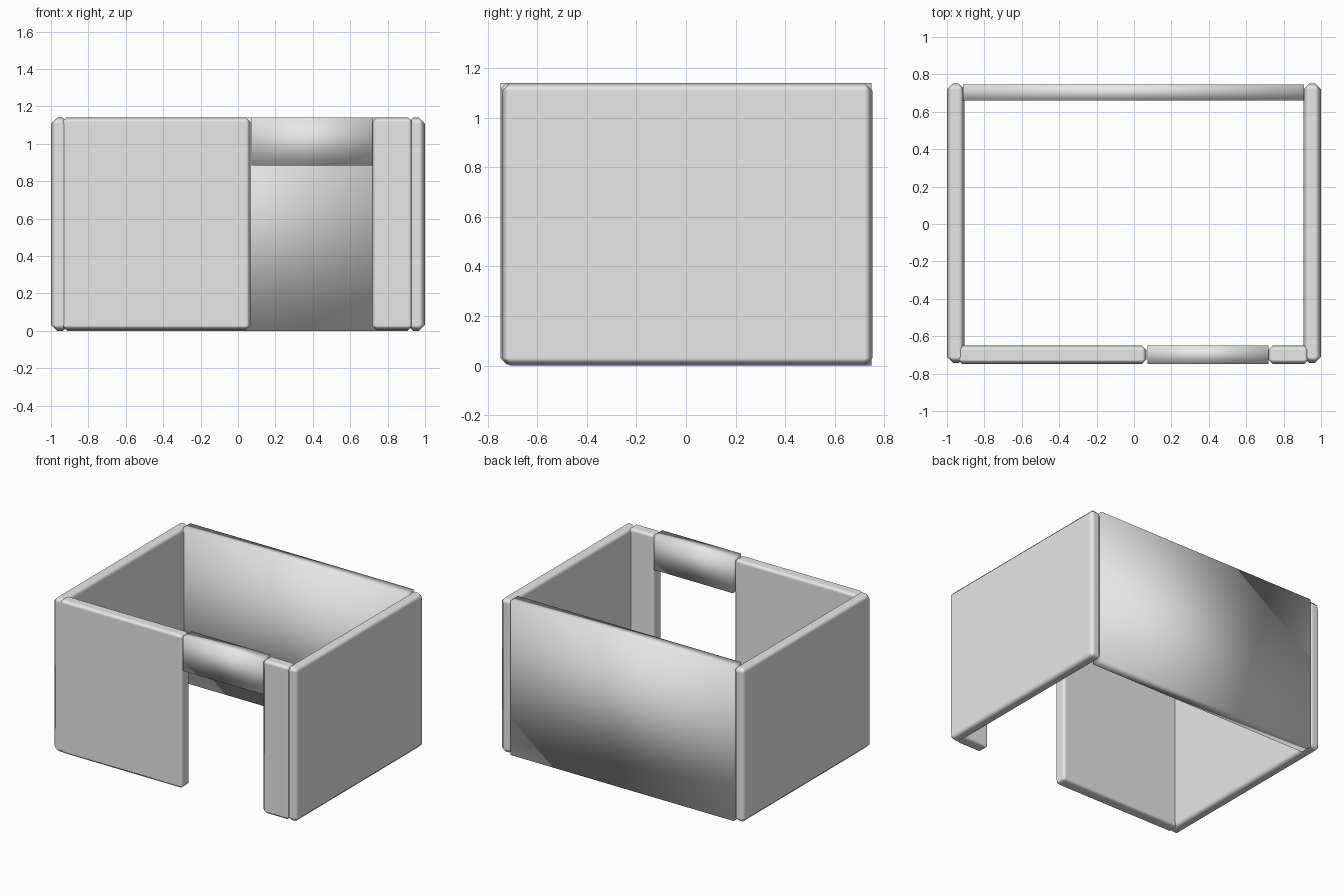
import bpy

if "Cube" in bpy.data.objects:
    bpy.data.objects.remove(bpy.data.objects["Cube"])

grey = bpy.data.materials.new("plain grey")
grey.diffuse_color = (0.8, 0.8, 0.8, 1)
grey.use_nodes = True
grey.node_tree.nodes["Principled BSDF"].inputs["Base Color"].default_value = grey.diffuse_color


def panel(name, x, y, z, bevel=0.0):
    """Smooth-shaded slab spanning the given ranges, with optional chamfered edges."""
    bpy.ops.mesh.primitive_cube_add(
        size=1, location=[(a + b) / 2 for a, b in (x, y, z)])
    ob = bpy.context.object
    ob.name = name
    ob.data.materials.append(grey)
    for v in ob.data.vertices:
        for i, (a, b) in enumerate((x, y, z)):
            v.co[i] *= b - a
    bpy.ops.object.shade_smooth()
    if bevel:
        mod = ob.modifiers.new("chamfer", 'BEVEL')
        mod.width = bevel
        mod.segments = 1
        mod.limit_method = 'NONE'
        mod.harden_normals = True
    return ob


H = 1.14
# side walls
panel("left_wall", (-1.0, -0.905), (-0.742, 0.752), (0, H), 0.032)
panel("right_wall", (0.905, 1.0), (-0.742, 0.752), (0, H), 0.032)
# back wall, square edges
panel("back_wall", (-0.913, 0.91), (0.66, 0.747), (0, H))
# front wall pieces either side of the doorway
panel("front_wall_wide", (-0.943, 0.067), (-0.748, -0.65), (0.005, H), 0.024)
panel("front_wall_narrow", (0.717, 0.935), (-0.748, -0.65), (0.005, H), 0.024)
# lintel over the doorway, square edges
panel("door_lintel", (0.073, 0.718), (-0.748, -0.65), (0.885, H))
